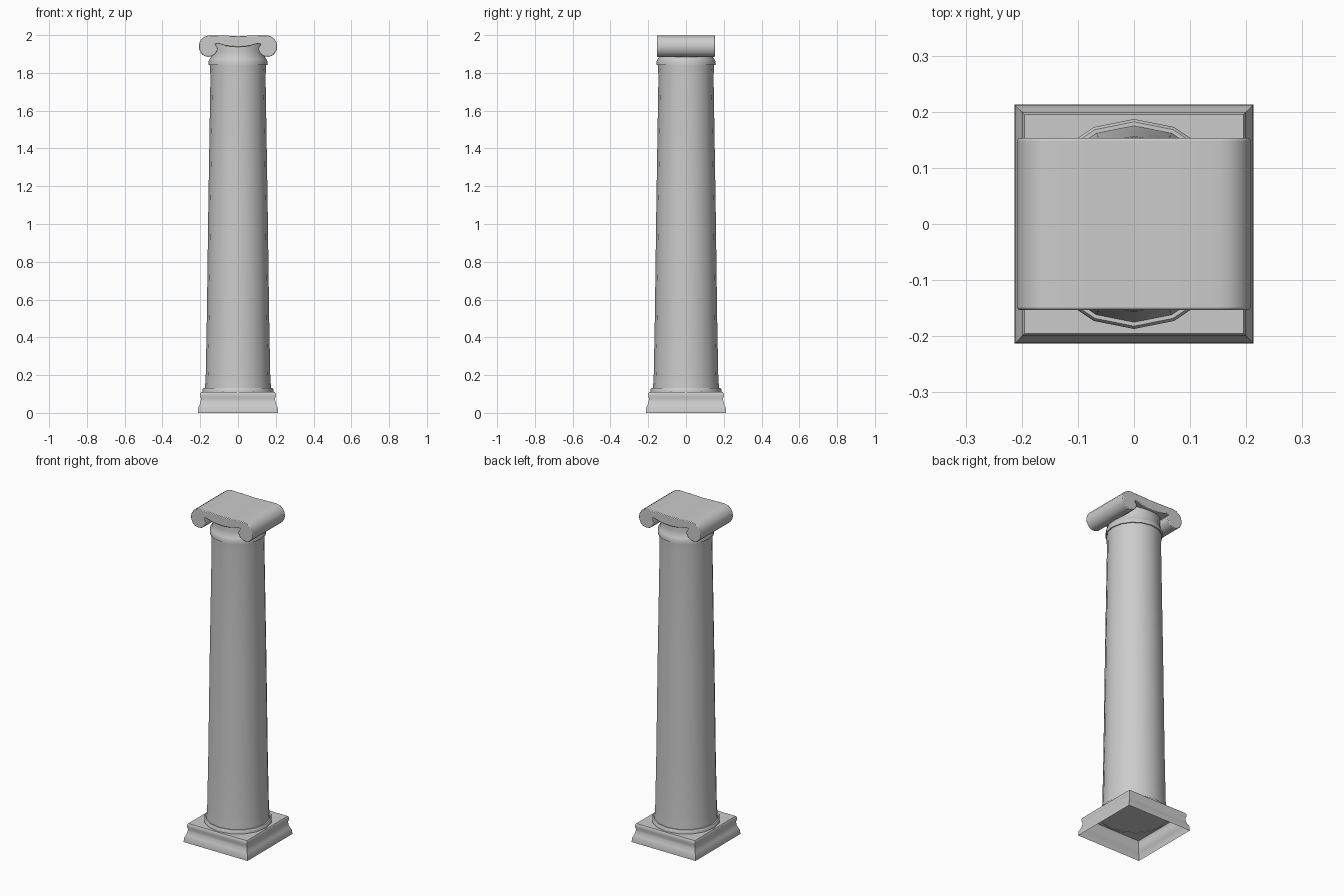
import bpy, bmesh
from math import pi, cos, sin, sqrt

if "Cube" in bpy.data.objects:
    bpy.data.objects.remove(bpy.data.objects["Cube"])


def finish(name, bm, angle):
    bmesh.ops.recalc_face_normals(bm, faces=bm.faces)
    me = bpy.data.meshes.new(name)
    bm.to_mesh(me)
    bm.free()
    ob = bpy.data.objects.new(name, me)
    bpy.context.collection.objects.link(ob)
    bpy.ops.object.select_all(action='DESELECT')
    ob.select_set(True)
    bpy.context.view_layer.objects.active = ob
    bpy.ops.object.shade_smooth_by_angle(angle=angle)
    return ob


def loft(name, profile, sides, start=0.0, scale=1.0, angle=pi / 4):
    """Stack polygon rings from (radius, z) pairs; the bottom stays open, the top is capped."""
    bm = bmesh.new()
    rings = [[bm.verts.new((r * scale * cos(start + 2 * pi * i / sides),
                            r * scale * sin(start + 2 * pi * i / sides), z))
              for i in range(sides)] for r, z in profile]
    for a, b in zip(rings, rings[1:]):
        for i in range(sides):
            j = (i + 1) % sides
            bm.faces.new((a[i], a[j], b[j], b[i]))
    bm.faces.new(rings[-1])
    return finish(name, bm, angle)


# Square moulded plinth, hollow underneath
loft("plinth", [(0.213, 0), (0.212, 0.025), (0.204, 0.04), (0.198, 0.06),
                (0.196, 0.075), (0.2, 0.088), (0.2, 0.102), (0.195, 0.11)],
     4, pi / 4, sqrt(2))

# Sixteen-sided tapered shaft with foot ring and collar
loft("shaft", [(0.187, 0.108), (0.187, 0.125), (0.182, 0.131), (0.175, 0.131),
               (0.171, 0.19), (0.165, 0.5), (0.157, 1.1), (0.146, 1.78),
               (0.149, 1.842), (0.155, 1.842), (0.155, 1.862), (0.15, 1.872),
               (0.143, 1.885), (0.14, 1.91), (0.14, 1.955)], 16)

# Scroll capital: half outline, mirrored and extruded front to back
CX, CZ, R = 0.149, 1.94, 0.059
half = [(0.06, 1.997)]
for k in range(13):
    a = pi / 2 - k * (1.42 * pi) / 12
    r = R - 0.016 * max(0, k - 7) / 5
    half.append((CX + r * cos(a), CZ + r * sin(a)))
half += [(0.122, 1.953), (0.105, 1.955), (0.06, 1.942)]
outline = ([(0, 1.995)] + half + [(0, 1.937)]
           + [(-x, z) for x, z in reversed(half)])
bm = bmesh.new()
face = bm.faces.new([bm.verts.new((x, -0.153, z)) for x, z in outline])
out = bmesh.ops.extrude_face_region(bm, geom=[face], use_keep_orig=True)
moved = [v for v in out["geom"] if isinstance(v, bmesh.types.BMVert)]
bmesh.ops.translate(bm, verts=moved, vec=(0, 0.306, 0))
capital = finish("scroll_capital", bm, pi / 3)
bev = capital.modifiers.new("soft_rim", 'BEVEL')
bev.width = 0.004
bev.segments = 2
bev.limit_method = 'ANGLE'
bev.angle_limit = pi / 3
